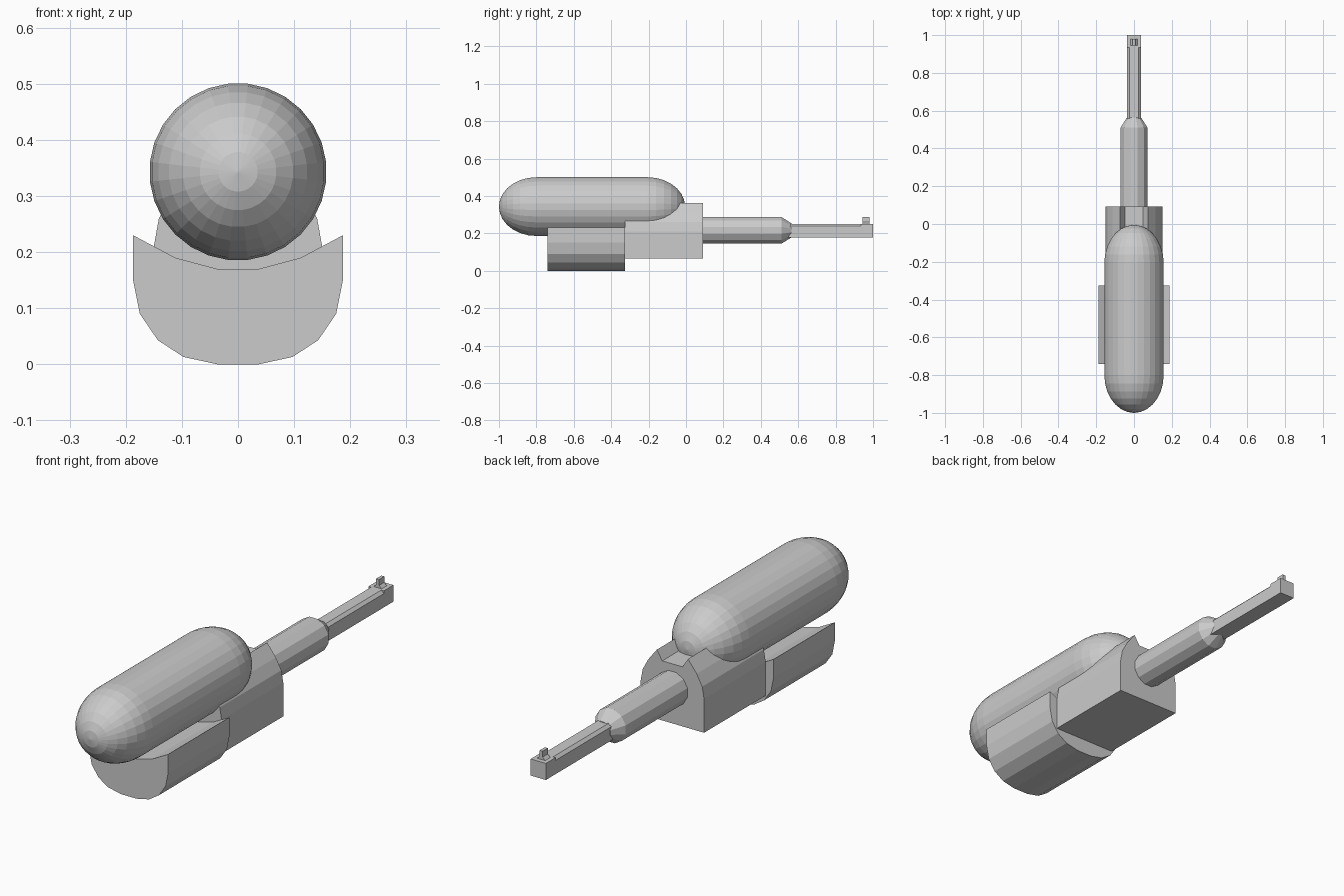
import bpy
import bmesh
from math import sin, cos, pi

if "Cube" in bpy.data.objects:
    bpy.data.objects.remove(bpy.data.objects["Cube"])


def make(name, verts, faces):
    mesh = bpy.data.meshes.new(name)
    mesh.from_pydata(verts, [], faces)
    bm = bmesh.new()
    bm.from_mesh(mesh)
    bmesh.ops.remove_doubles(bm, verts=bm.verts, dist=0.0001)
    bmesh.ops.recalc_face_normals(bm, faces=bm.faces)
    bm.to_mesh(mesh)
    bm.free()
    obj = bpy.data.objects.new(name, mesh)
    bpy.context.collection.objects.link(obj)
    return obj


def extrude(name, half, y0, y1):
    """Mirror a half (x, z) outline across x = 0 and extrude along y."""
    outline = half + [(-x, z) for x, z in reversed(half)]
    n = len(outline)
    verts = [(x, y, z) for y in (y0, y1) for x, z in outline]
    faces = [(i, (i + 1) % n, n + (i + 1) % n, n + i) for i in range(n)]
    faces += [tuple(range(n)), tuple(range(n, 2 * n))]
    return make(name, verts, faces)


def lathe(name, profile, sides, zc):
    """Revolve (y, radius) rings about the y axis at height zc."""
    verts, faces = [], []
    for y, r in profile:
        for k in range(sides):
            a = 2 * pi * (k + 0.5) / sides
            verts.append((r * cos(a), y, zc + r * sin(a)))
    for j in range(len(profile) - 1):
        for k in range(sides):
            m = (k + 1) % sides
            faces.append((j * sides + k, j * sides + m,
                          (j + 1) * sides + m, (j + 1) * sides + k))
    last = (len(profile) - 1) * sides
    faces += [tuple(range(sides)), tuple(range(last, last + sides))]
    return make(name, verts, faces)


# Capsule tank with elliptical ends
R, CAP, STEPS = 0.158, 0.2, 7
dome = [(CAP * (1 - cos(pi / 2 * t / STEPS)), max(R * sin(pi / 2 * t / STEPS), 0.002))
        for t in range(STEPS + 1)]
lathe("tank", [(-1 + d, r) for d, r in dome] +
      [(-0.005 - d, r) for d, r in reversed(dome)], 28, 0.343)

# Wide cradle under the tank
extrude("cradle", [(0.037, 0), (0.097, 0.013), (0.143, 0.043), (0.175, 0.09),
                   (0.187, 0.15), (0.187, 0.23), (0.112, 0.19), (0.037, 0.17)],
        -0.74, -0.325)

# Arched body with a channel along its top
extrude("body", [(0.15, 0.065), (0.15, 0.21), (0.141, 0.26), (0.115, 0.308),
                 (0.074, 0.361), (0.048, 0.32)], -0.325, 0.092)

# Barrel sleeve with tapered shoulder
lathe("barrel_sleeve", [(0.05, 0.074), (0.51, 0.074), (0.565, 0.038)], 12, 0.216)

# Slim barrel with bevelled top edges, and its square tip
extrude("slim_barrel", [(0.036, 0.179), (0.036, 0.238), (0.024, 0.25)], 0.53, 0.94)
extrude("barrel_tip", [(0.036, 0.179), (0.036, 0.25)], 0.935, 1.0)

# Sight post on a small flared foot
extrude("sight_post", [(0.02, 0.249), (0.007, 0.262), (0.007, 0.287)], 0.945, 0.98)
